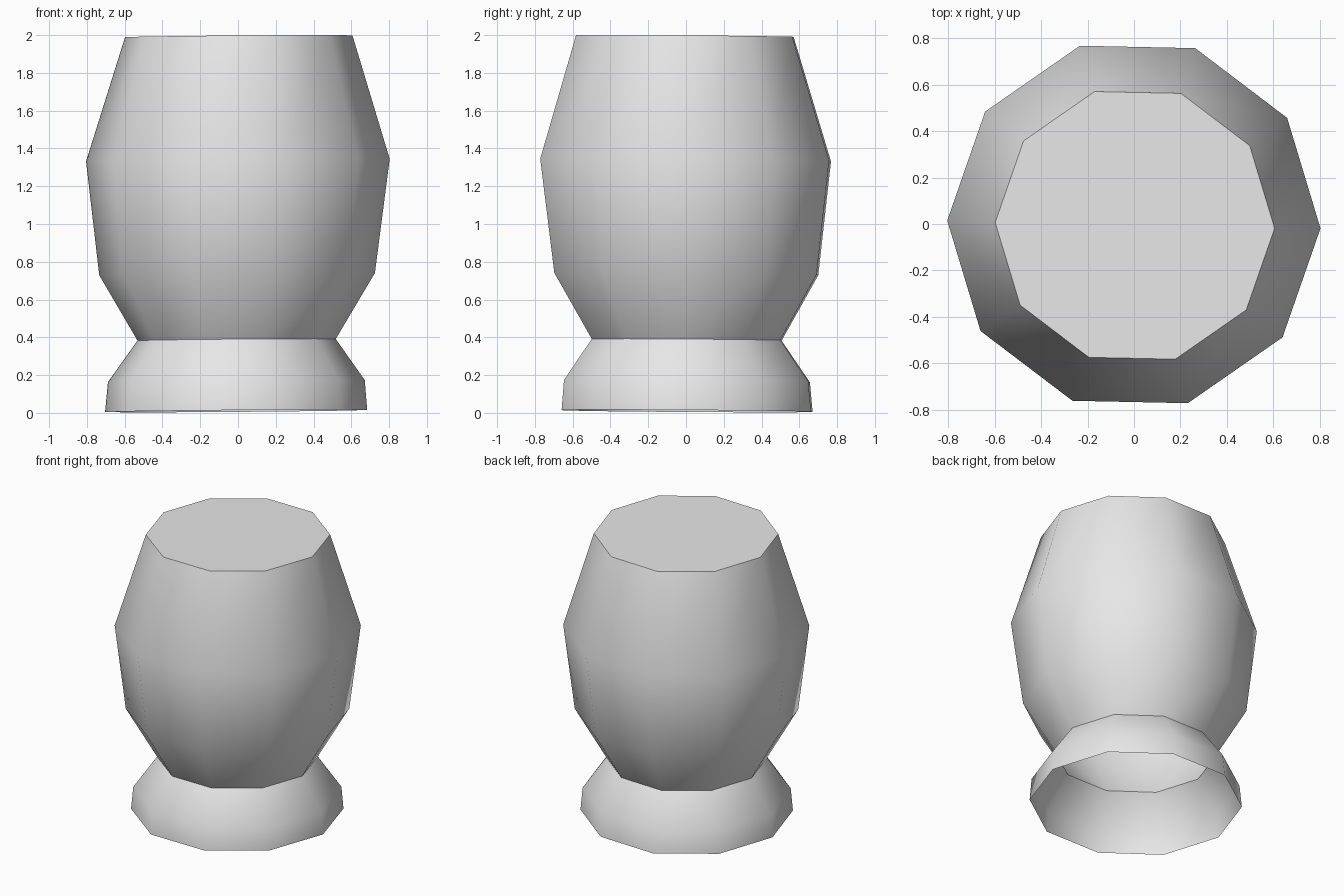
import bpy, bmesh, math
from mathutils import Matrix

cube = bpy.data.objects.get("Cube")
if cube:
    bpy.data.objects.remove(cube, do_unlink=True)

GREY = (0.8, 0.8, 0.8, 1)
mat = bpy.data.materials.new("pale grey")
mat.use_nodes = True
mat.diffuse_color = GREY
mat.node_tree.nodes["Principled BSDF"].inputs["Base Color"].default_value = GREY

SIDES = 10
TURN = math.radians(-1.2)
# Slight lean of the whole lathe shape
LEAN = Matrix(((1, 0, 0.007), (0, 1, -0.006), (0.008, -0.007, 1)))


def lathe(name, profile, cap_top=False):
    """Turn a (radius, height) profile into a ten-sided shell."""
    bm = bmesh.new()
    rings = []
    for r, z in profile:
        ring = []
        for i in range(SIDES):
            a = TURN + math.tau * i / SIDES
            v = bm.verts.new((r * math.cos(a), r * math.sin(a), z))
            v.co = LEAN @ v.co
            v.co.x -= 0.01
            v.co.y += 0.006
            ring.append(v)
        rings.append(ring)
    for low, high in zip(rings, rings[1:]):
        for i in range(SIDES):
            j = (i + 1) % SIDES
            bm.faces.new((low[i], low[j], high[j], high[i]))
    if cap_top:
        bm.faces.new(rings[-1])
    mesh = bpy.data.meshes.new(name)
    bm.to_mesh(mesh)
    bm.free()
    mesh.materials.append(mat)
    obj = bpy.data.objects.new(name, mesh)
    bpy.context.collection.objects.link(obj)
    bpy.ops.object.select_all(action='DESELECT')
    obj.select_set(True)
    bpy.context.view_layer.objects.active = obj
    bpy.ops.object.shade_smooth_by_angle(angle=math.radians(50))
    return obj


# Barrel body with a flat closed top
lathe("body", [(0.525, 0.387), (0.73, 0.735), (0.804, 1.338), (0.602, 1.994)], cap_top=True)
# Flared foot, open underneath
lathe("foot", [(0.694, 0.01), (0.68, 0.168), (0.525, 0.387)])
